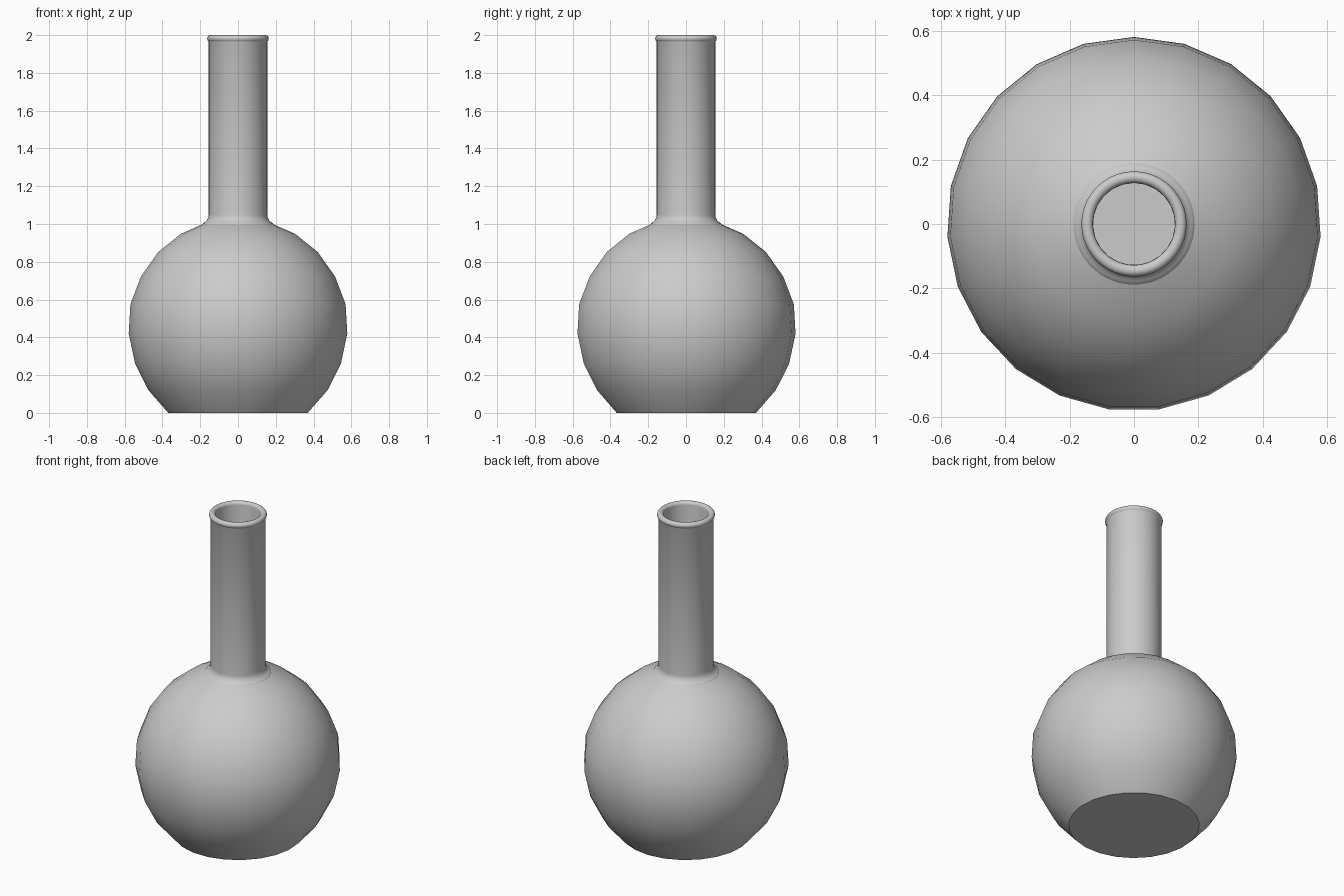
import bpy, bmesh, math

if "Cube" in bpy.data.objects:
    bpy.data.objects.remove(bpy.data.objects["Cube"])


def lathe(name, profile, sides):
    """Spin a (radius, height) profile round z; radius 0 makes a closing pole."""
    bm = bmesh.new()
    rings = []
    for r, z in profile:
        if r == 0:
            rings.append([bm.verts.new((0, 0, z))] * sides)
        else:
            rings.append([bm.verts.new((r * math.cos(math.pi / 2 + math.tau * i / sides),
                                        r * math.sin(math.pi / 2 + math.tau * i / sides), z))
                          for i in range(sides)])
    for a, b in zip(rings, rings[1:]):
        for i in range(sides):
            j = (i + 1) % sides
            bm.faces.new(list(dict.fromkeys((a[i], a[j], b[j], b[i]))))
    mesh = bpy.data.meshes.new(name)
    bm.to_mesh(mesh)
    bm.free()
    ob = bpy.data.objects.new(name, mesh)
    bpy.context.collection.objects.link(ob)
    bpy.context.view_layer.objects.active = ob
    ob.select_set(True)
    bpy.ops.object.shade_smooth_by_angle(angle=math.radians(35))
    ob.select_set(False)
    return ob


def arc(cr, cz, rad, start, end, steps):
    """Points of a profile arc, angles in degrees."""
    return [(cr + rad * math.cos(math.radians(start + (end - start) * i / steps)),
             cz + rad * math.sin(math.radians(start + (end - start) * i / steps)))
            for i in range(steps + 1)]


# Outer globe with flat base
outer = [(0.37, 0), (0.475, 0.12), (0.546, 0.26), (0.58, 0.42), (0.571, 0.575),
         (0.515, 0.722), (0.423, 0.852), (0.303, 0.948), (0.185, 1.0)]
lathe("globe_outer", [(0, 0)] + outer, 23)

# Inner globe wall, facing the hollow
wall = 0.03
inner = [(r - wall * r / 0.58, z - wall * (z - 0.45) / 0.58) for r, z in outer[1:-1]]
lathe("globe_inner", [(0.127, 0.985)] + inner[::-1] + [(0.36, wall), (0, wall)], 23)

# Neck: fillet, tube, rolled lip and bore
neck = [(0.19, 0.995)]
neck += arc(0.205, 1.05, 0.05, 245, 180, 6)
neck += [(0.155, 1.965)]
neck += arc(0.145, 1.982, 0.018, -50, 180, 12)
neck += [(0.127, 0.985)]
lathe("neck", neck, 64)
